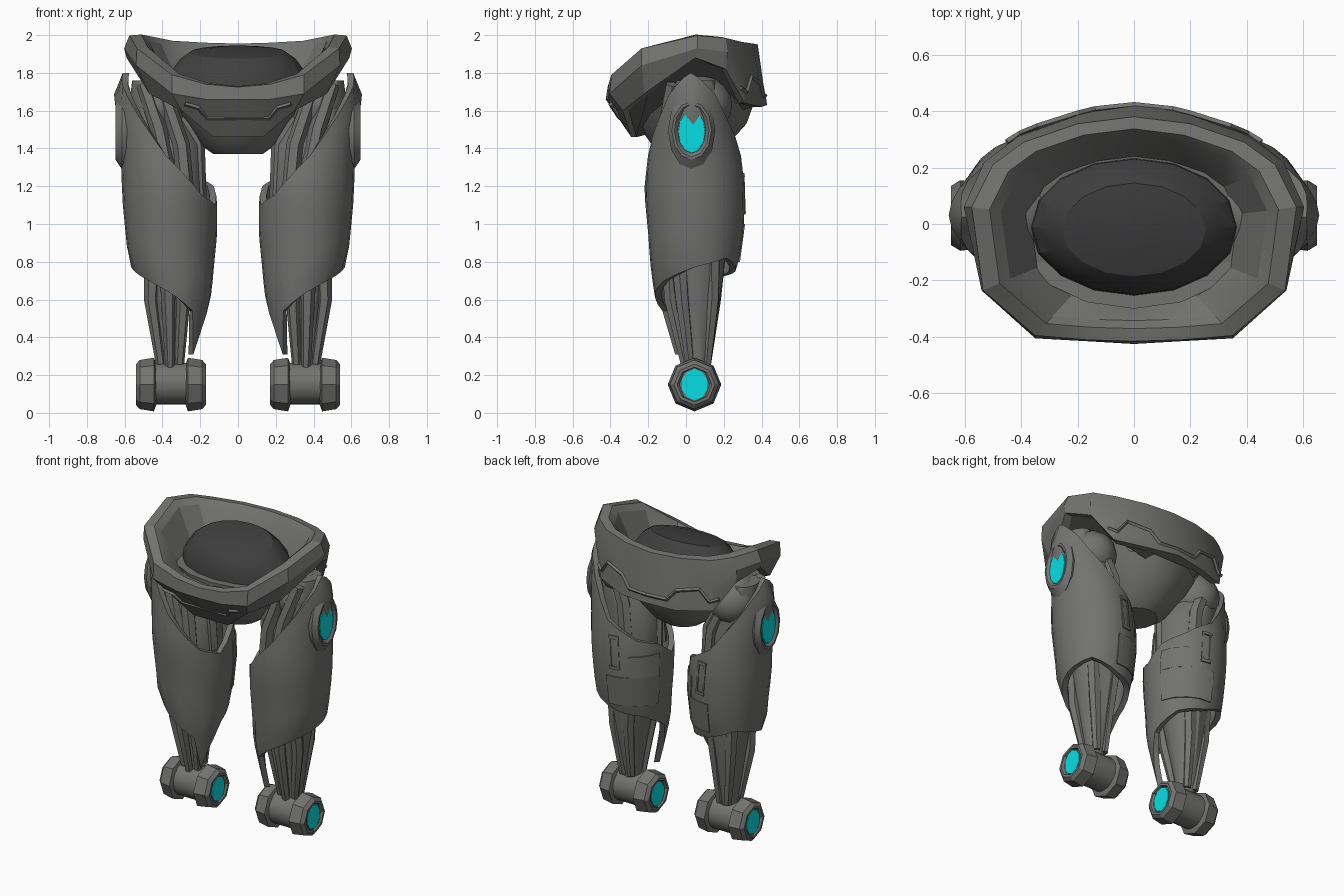
import bpy, bmesh, math
from mathutils import Vector

if "Cube" in bpy.data.objects:
    bpy.data.objects.remove(bpy.data.objects["Cube"])


def material(name, rgb):
    m = bpy.data.materials.new(name)
    m.diffuse_color = (*rgb, 1)
    m.use_nodes = True
    m.node_tree.nodes["Principled BSDF"].inputs["Base Color"].default_value = m.diffuse_color
    return m


GREY = material("armour grey", (0.17, 0.17, 0.165))
DARK = material("dark dome", (0.05, 0.05, 0.05))
CYAN = material("cyan light", (0.002, 0.74, 0.77))


def loft(name, rings, mat, caps=True, loop=False, mirror=False, angle=30):
    """Skin a list of equal-length point rings."""
    bm = bmesh.new()
    vs = [[bm.verts.new(p) for p in r] for r in rings]
    n = len(vs[0])
    pairs = list(zip(vs, vs[1:])) + ([(vs[-1], vs[0])] if loop else [])
    for a, b in pairs:
        for i in range(n):
            j = (i + 1) % n
            bm.faces.new((a[i], a[j], b[j], b[i]))
    if caps and not loop:
        bm.faces.new(vs[0])
        bm.faces.new(vs[-1])
    bmesh.ops.recalc_face_normals(bm, faces=bm.faces)
    me = bpy.data.meshes.new(name)
    bm.to_mesh(me)
    bm.free()
    me.materials.append(mat)
    for p in me.polygons:
        p.use_smooth = True
    me.set_sharp_from_angle(angle=math.radians(angle))
    ob = bpy.data.objects.new(name, me)
    bpy.context.collection.objects.link(ob)
    if mirror:
        ob.modifiers.new("mirror", "MIRROR")
    return ob


def ellipse(cx, cy, z, rx, ry, n, tilt=0):
    return [(cx + rx * math.cos(t), cy + ry * math.sin(t), z + tilt * math.sin(t))
            for t in (2 * math.pi * i / n for i in range(n))]


def box_ring(z, x0, x1, y0, y1, n=12):
    return ellipse((x0 + x1) / 2, (y0 + y1) / 2, z, (x1 - x0) / 2, (y1 - y0) / 2, n)


def x_turned(name, profile, cx, cy, cz, n, mat, side=1):
    """Turned part along x; profile rows are (x, radius y, radius z)."""
    rings = [[(cx + side * x, cy + ry * math.sin(2 * math.pi * i / n),
               cz + rz * math.cos(2 * math.pi * i / n)) for i in range(n)]
             for x, ry, rz in profile]
    return loft(name, rings, mat, mirror=True)


def tube(name, pts, radii, n=6, mirror=True, mat=GREY):
    pts = [Vector(p) for p in pts]
    rings = []
    for i, p in enumerate(pts):
        d = (pts[min(i + 1, len(pts) - 1)] - pts[max(i - 1, 0)]).normalized()
        u = d.cross(Vector((0.1, 1, 0.15))).normalized()
        w = d.cross(u)
        r = radii[i] if isinstance(radii, (list, tuple)) else radii
        rings.append([p + r * (math.cos(t) * u + math.sin(t) * w)
                      for t in (2 * math.pi * k / n for k in range(n))])
    return loft(name, rings, mat, mirror=mirror)


def interp(table, x):
    for a, b in zip(table, table[1:]):
        if x <= b[0]:
            f = max(0, (x - a[0]) / (b[0] - a[0]))
            return [p + (q - p) * f for p, q in zip(a[1:], b[1:])]
    return list(table[-1][1:])


# ---- waist bowl: half rings from front centre to back centre
def full(half):
    return half + [(-x, y, z) for x, y, z in half[-2:0:-1]]


rim = [(0, -.415, 1.725), (.17, -.41, 1.74), (.35, -.395, 1.79), (.535, -.235, 1.93),
       (.575, .06, 1.998), (.50, .21, 1.985), (.39, .29, 1.965), (.2, .355, 1.955), (0, .38, 1.95)]
mid = [(0, -.425, 1.66), (.17, -.415, 1.66), (.35, -.405, 1.69), (.54, -.235, 1.84),
       (.603, .06, 1.93), (.53, .22, 1.91), (.41, .31, 1.80), (.2, .385, 1.77), (0, .41, 1.74)]
hem = [(0, -.29, 1.46), (.13, -.29, 1.46), (.30, -.335, 1.60), (.47, -.22, 1.69),
       (.59, .05, 1.88), (.52, .21, 1.82), (.42, .31, 1.64), (.2, .40, 1.62), (0, .43, 1.63)]


def shrink(half, k, dz, cy=-.01):
    return [(x * k, cy + (y - cy) * k, z + dz) for x, y, z in half]


floor = [(x * .64, -.01 + (y + .01) * .64, 1.745 + .12 * y) for x, y, z in rim]
loft("waist_bowl", [full(r) for r in (floor, shrink(rim, .82, -.03), shrink(rim, .89, .005), rim,
                                      mid, hem, shrink(hem, .9, .0))], GREY, angle=20)
# dark dome seated in the bowl
loft("waist_dome", [ellipse(0, -.01, 1.72, .37, .245, 16, .03),
                    ellipse(0, -.01, 1.80, .36, .24, 16, .035),
                    ellipse(0, -.015, 1.875, .305, .20, 16, .035),
                    ellipse(0, -.02, 1.91, .255, .165, 16, .035),
                    ellipse(0, -.02, 1.925, .13, .09, 16, .02)], DARK, angle=22)
# pelvis core under the skirt
loft("pelvis", [ellipse(0, .01, 1.72, .44, .31, 16), ellipse(0, .03, 1.64, .36, .33, 16),
                ellipse(0, .03, 1.53, .27, .29, 16), ellipse(0, .02, 1.42, .20, .20, 16),
                ellipse(0, .02, 1.37, .13, .13, 16)], GREY)
# stepped trim on the skirt, front and back
front = [(.28, 1.635), (.21, 1.615), (.165, 1.56), (0, 1.56)]
front += [(-x, z) for x, z in front[-2::-1]]
tube("front_trim", [(x, -.415 + (1.66 - z) * .65, z) for x, z in front], .012, 4, False)
tube("back_trim", [(0, .42, 1.68), (.14, .405, 1.68), (.2, .39, 1.75), (.34, .345, 1.78),
                   (.40, .32, 1.70), (.45, .29, 1.72)], .012, 4)

# ---- leg armour shell: z, inner x, outer x, front y, back y
SHAPE = [(.30, .20, .46, -.10, .20), (.64, .14, .50, -.17, .22), (.80, .125, .58, -.19, .28),
         (.95, .11, .595, -.20, .305), (1.1, .11, .61, -.215, .31), (1.2, .12, .615, -.22, .31),
         (1.37, .14, .62, -.20, .29), (1.5, .16, .635, -.18, .26), (1.7, .2, .658, -.14, .2),
         (1.8, .2, .61, -.11, .16)]
TOP = [(0, 1.80), (20, 1.77), (45, 1.69), (60, 1.57), (90, 1.36), (135, 1.24), (165, 1.2),
       (195, 1.1), (225, 1.15), (270, 1.36), (300, 1.57), (315, 1.68), (340, 1.77), (360, 1.80)]
BOTTOM = [(0, .77), (45, .82), (90, .75), (135, .72), (180, .62), (210, .43), (225, .31),
          (240, .54), (270, .61), (315, .70), (360, .77)]


def shell(deg, z, off=0):
    x0, x1, y0, y1 = interp(SHAPE, z)
    t = math.radians(deg)
    return ((x0 + x1) / 2 + ((x1 - x0) / 2 + off) * math.cos(t),
            (y0 + y1) / 2 + ((y1 - y0) / 2 + off) * math.sin(t), z)


def shell_ring(f, off):
    ring = []
    for d in range(0, 360, 15):
        a, b = interp(BOTTOM, d)[0], interp(TOP, d)[0]
        ring.append(shell(d, a + (b - a) * f, off))
    return ring


steps = [i / 9 for i in range(10)]
loft("leg_armour", [shell_ring(f, 0) for f in steps] +
     [shell_ring(f, -.035) for f in reversed(steps)], GREY, loop=True, mirror=True, angle=28)


# ---- plates and slots that follow the back of the shell
def patch(name, d0, d1, z0, z1, off):
    cols = [d0 + (d1 - d0) * i / 4 for i in range(5)]
    loft(name, [[shell(d, z0, -.01), shell(d, z0, off), shell(d, z1, off), shell(d, z1, -.01)]
                for d in cols], GREY, mirror=True)


patch("back_plate_low", 85, 165, .80, 1.0, .007)
patch("back_plate_high", 120, 165, 1.0, 1.14, .007)
for d in (92, 104):
    patch("slot_side", d, d + 3, 1.05, 1.27, .008)
for z in (1.05, 1.25):
    patch("slot_end", 92, 107, z, z + .02, .008)

# ---- hip light on the outside of the leg
x_turned("hip_light_frame", [(.58, .12, .19), (.615, .125, .205), (.648, .105, .155),
                             (.648, .092, .14), (.632, .075, .12)], 0, .03, 1.495, 12, GREY)
x_turned("hip_light", [(.625, .072, .115), (.638, .07, .112)], 0, .03, 1.488, 12, CYAN)

# ---- inner leg and strands
loft("inner_leg", [box_ring(*r) for r in (
    (1.76, .42, .56, -.05, .15), (1.6, .30, .58, -.10, .2), (1.42, .19, .56, -.12, .21),
    (1.1, .18, .53, -.12, .22), (.75, .22, .49, -.09, .2), (.55, .26, .46, -.06, .17),
    (.32, .29, .43, 0, .13), (.18, .3, .42, 0, .1))], GREY, mirror=True)
strands = [
    [(.50, -.07, 1.74), (.42, -.11, 1.5), (.36, -.12, 1.2)],
    [(.38, -.09, 1.66), (.30, -.11, 1.42), (.27, -.11, 1.1)],
    [(.30, .0, 1.58), (.22, .0, 1.42), (.21, .02, 1.1)],
    [(.42, .17, 1.66), (.33, .19, 1.45), (.3, .19, 1.1)],
    [(.45, -.04, .85), (.46, -.02, .6), (.41, .02, .26)],
    [(.37, -.09, .85), (.37, -.08, .6), (.36, .0, .24)],
    [(.28, -.06, .85), (.29, -.05, .6), (.31, .02, .26)],
    [(.44, .14, .85), (.43, .14, .6), (.39, .11, .26)],
    [(.30, .17, .85), (.32, .15, .6), (.33, .11, .26)],
]
for i, s in enumerate(strands):
    tube("upper_strand" if i < 4 else "lower_strand", s, (.04, .045, .045) if i < 4 else (.045, .038, .025))

# rounded hip joint
loft("hip_joint", [ellipse(.41, .06, 1.63 + .16 * math.sin(a), .16 * math.cos(a), .185 * math.cos(a), 16)
                   for a in (math.radians(d) for d in range(-80, 81, 20))], GREY, mirror=True)

# ---- ankle roller with flanges and end lights
x_turned("ankle_roller", [(-.13, .11, .11), (.12, .11, .11)], .355, .045, .155, 20, GREY)
for side in (-1, 1):
    x_turned("ankle_flange", [(.075, .10, .10), (.09, .142, .142), (.165, .13, .13),
                              (.185, .108, .108), (.185, .092, .092), (.172, .08, .09)],
             .355, .045, .15, 8, GREY, side)
    x_turned("ankle_light", [(.165, .07, .082), (.178, .07, .082)], .355, .045, .15, 10, CYAN, side)
